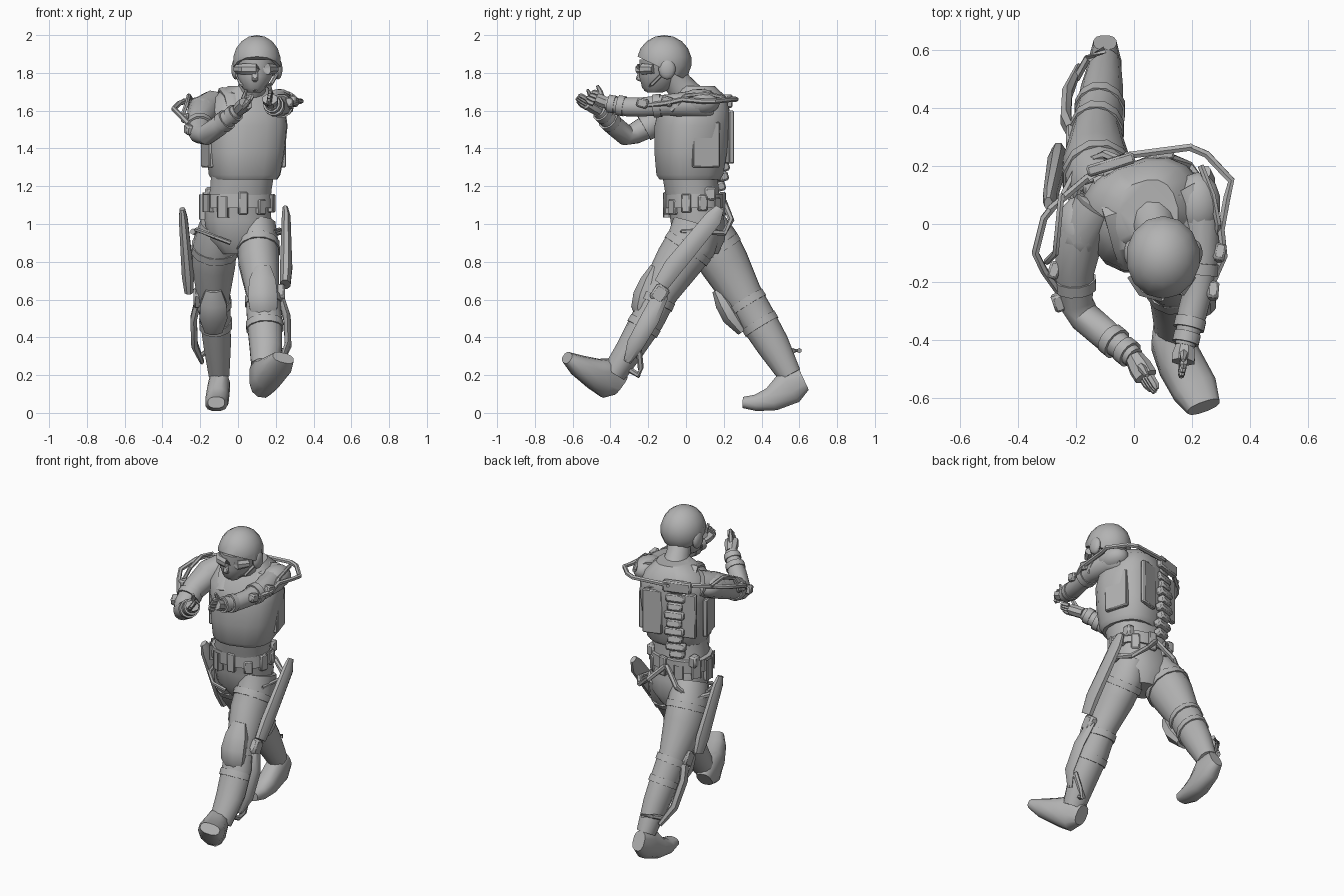
import bpy, bmesh, math, random
from mathutils import Vector, Matrix

random.seed(4)
old_cube = bpy.data.objects.get("Cube")
if old_cube:
    bpy.data.objects.remove(old_cube)

grey = bpy.data.materials.new("plain_grey")
grey.use_nodes = True
colour = (0.45, 0.45, 0.45, 1)
grey.diffuse_color = colour
for node in grey.node_tree.nodes:
    if node.type == 'BSDF_PRINCIPLED':
        node.inputs["Base Color"].default_value = colour
made = []


def finish(name, bm):
    bmesh.ops.recalc_face_normals(bm, faces=bm.faces[:])
    mesh = bpy.data.meshes.new(name)
    bm.to_mesh(mesh)
    bm.free()
    mesh.materials.append(grey)
    obj = bpy.data.objects.new(name, mesh)
    bpy.context.collection.objects.link(obj)
    made.append(obj)
    return obj


def loft(name, rings, sides=12, level=False, yaw=0.0, power=2.0):
    """Skin rings (x, y, z, half width, half depth) along their path."""
    bm = bmesh.new()
    centres = [Vector(r[:3]) for r in rings]
    loops = []
    for i, ring in enumerate(rings):
        if level:
            across = Vector((math.cos(yaw), math.sin(yaw), 0))
            deep = Vector((-math.sin(yaw), math.cos(yaw), 0))
        else:
            before, after = centres[max(i - 1, 0)], centres[min(i + 1, len(rings) - 1)]
            along = (after - before).normalized()
            guide = Vector((1, 0, 0)) if abs(along.x) < 0.85 else Vector((0, 1, 0))
            across = (guide - along * guide.dot(along)).normalized()
            deep = along.cross(across)
        loop = []
        for k in range(sides):
            angle = math.tau * (k + 0.5) / sides
            c, s = math.cos(angle), math.sin(angle)
            u = math.copysign(abs(c) ** (2 / power), c) * ring[3]
            v = math.copysign(abs(s) ** (2 / power), s) * ring[4]
            loop.append(bm.verts.new(centres[i] + across * u + deep * v))
        loops.append(loop)
    for low, high in zip(loops, loops[1:]):
        for k in range(sides):
            j = (k + 1) % sides
            bm.faces.new((low[k], low[j], high[j], high[k]))
    bm.faces.new(loops[0])
    bm.faces.new(loops[-1])
    return finish(name, bm)


def tube(name, points, radius=0.011):
    return loft(name, [(*p, radius, radius) for p in points], sides=6)


def box(name, place, size, yaw=0.0, tilt=0.0):
    bm = bmesh.new()
    bmesh.ops.create_cube(bm, size=1)
    turn = Matrix.Rotation(yaw, 4, 'Z') @ Matrix.Rotation(tilt, 4, 'X')
    bm.transform(Matrix.Translation(place) @ turn @ Matrix.Diagonal((*size, 1)))
    bmesh.ops.bevel(bm, geom=bm.edges[:], offset=min(size) * 0.2, segments=1, affect='EDGES')
    return finish(name, bm)


def ball(name, place, size, floor=None):
    """Ellipsoid, optionally cut off below a plane that drops to the back."""
    bm = bmesh.new()
    bmesh.ops.create_uvsphere(bm, u_segments=14, v_segments=9, radius=1)
    if floor is not None:
        bmesh.ops.bisect_plane(bm, geom=bm.verts[:] + bm.edges[:] + bm.faces[:],
                               plane_co=(0, 0, floor), plane_no=(0, 0.5, 1), clear_inner=True)
        bmesh.ops.holes_fill(bm, edges=[e for e in bm.edges if e.is_boundary])
    bm.transform(Matrix.Translation(place) @ Matrix.Diagonal((*size, 1)))
    return finish(name, bm)


def strap(name, limb, index, mix, height=0.02, grow=0.008):
    """Band around a limb, part way between two of its rings."""
    a, b = limb[index], limb[index + 1]
    mid = [p + (q - p) * mix for p, q in zip(a, b)]
    step = (Vector(b[:3]) - Vector(a[:3])).normalized() * height
    rings = []
    for way in (-1, 1):
        spot = Vector(mid[:3]) + step * way
        rings.append((*spot, mid[3] + grow, mid[4] + grow))
    return loft(name, rings)


# Torso, twisted towards the forward leg
TWIST = 0.3
loft("pelvis", [(0, .08, .84, .09, .09), (0, .07, .92, .165, .14), (0, .06, 1.02, .18, .145),
                (0, .045, 1.1, .175, .14), (.015, .03, 1.18, .165, .145), (.025, .02, 1.27, .17, .15)],
     sides=16, level=True, power=2.3)
loft("vest", [(.035, .02, 1.235, .17, .155), (.035, .02, 1.26, .187, .172), (.04, .025, 1.38, .205, .187),
              (.045, .03, 1.52, .215, .19), (.035, .04, 1.6, .215, .18), (.035, .06, 1.67, .175, .15),
              (.05, .05, 1.73, .1, .1)], sides=16, level=True, yaw=TWIST, power=2.5)
loft("neck", [(.06, .03, 1.66, .085, .085), (.08, -.04, 1.74, .07, .075), (.1, -.08, 1.82, .07, .07)])
loft("belt", [(0, .045, 1.085, .19, .155), (0, .045, 1.16, .185, .155)], sides=16, level=True, power=2.3)
for k in range(11):
    angle = math.tau * (k + 0.5) / 11
    box("belt_pouch", (.185 * math.cos(angle), .045 + .15 * math.sin(angle), 1.11 - .02 * (k % 2)),
        (.03, .05, .08 + .02 * (k % 3)), yaw=angle)
for side in (-1, 1):
    loft("vest_shoulder_strap", [(.08 + side * .095, -.12 + side * .03, 1.58, .035, .012),
                                 (.06 + side * .1, -.05 + side * .03, 1.68, .035, .015),
                                 (.03 + side * .1, .06 + side * .03, 1.71, .035, .015),
                                 (-.01 + side * .1, .19 + side * .03, 1.6, .035, .015)], sides=8)
    box("vest_side_panel", (.03 + side * .19, .05 + side * .055, 1.42), (.03, .15, .24), yaw=TWIST)
    box("back_panel", (-.02 + side * .1, .195 + side * .03, 1.46), (.12, .03, .28), yaw=TWIST)

# Head and helmet
loft("head", [(.085, -.165, 1.695, .035, .04), (.085, -.15, 1.72, .065, .085), (.09, -.14, 1.78, .095, .11),
              (.1, -.13, 1.87, .11, .12)], level=True)
ball("helmet", (.1, -.115, 1.86), (.13, .145, .14), floor=-.3)
loft("goggles", [(.0, -.17, 1.82, .03, .025), (.035, -.225, 1.82, .03, .032), (.095, -.245, 1.82, .025, .03),
                 (.155, -.225, 1.82, .03, .032), (.19, -.17, 1.82, .03, .025)], sides=8)
box("nose", (.09, -.24, 1.78), (.03, .04, .05), tilt=-.4)
for side in (-1, 1):
    ball("ear_cup", (.1 + side * .112, -.1, 1.82), (.024, .045, .055))
    tube("chin_strap", [(.1 + side * .11, -.12, 1.8), (.095 + side * .08, -.18, 1.74),
                        (.09, -.215, 1.71)], .01)

# Legs: left steps forward, right trails
left_leg = [(.1, .06, 1.0, .1, .13), (.105, .03, .9, .11, .135), (.11, -.04, .8, .11, .125),
            (.13, -.14, .64, .09, .1), (.14, -.205, .49, .095, .088), (.148, -.295, .34, .088, .075),
            (.14, -.38, .21, .068, .065)]
right_leg = [(-.1, .09, 1.0, .1, .12), (-.12, .14, .9, .118, .138), (-.13, .205, .79, .118, .13),
             (-.13, .3, .62, .088, .105), (-.12, .375, .5, .083, .098), (-.11, .46, .36, .074, .088),
             (-.1, .55, .2, .056, .062)]
for label, leg in (("left", left_leg), ("right", right_leg)):
    loft(label + "_leg", leg, sides=14)
    strap(label + "_thigh_strap", leg, 1, .3)
    strap(label + "_knee_strap", leg, 3, .3)
    strap(label + "_shin_strap", leg, 4, .2)
loft("left_boot", [(.11, -.345, .145, .045, .06), (.125, -.4, .185, .07, .115), (.16, -.48, .205, .08, .085),
                   (.21, -.57, .25, .08, .058), (.24, -.63, .292, .06, .032)], power=2.5)
loft("right_boot", [(-.1, .625, .175, .04, .06), (-.1, .55, .14, .058, .098), (-.11, .455, .073, .062, .066),
                    (-.115, .37, .053, .06, .045), (-.115, .3, .055, .045, .03)], power=2.5)
loft("left_knee_pad", [(.13, -.165, .775, .045, .025), (.13, -.195, .7, .075, .05), (.13, -.22, .62, .085, .065),
                       (.135, -.235, .555, .08, .06), (.135, -.235, .5, .05, .03)], sides=8)
loft("right_knee_pad", [(-.13, .16, .65, .045, .025), (-.13, .2, .58, .075, .05), (-.13, .24, .51, .08, .055),
                        (-.13, .3, .43, .05, .03)], sides=8)

# Leg exoskeleton: struts and joints
loft("left_thigh_strut", [(.25, .18, 1.085, .015, .025), (.255, .145, 1.03, .025, .05),
                          (.255, -.07, .77, .035, .055), (.25, -.13, .68, .03, .045)], sides=8)
loft("right_thigh_strut", [(-.295, .07, 1.08, .015, .025), (-.29, .09, 1.03, .025, .045),
                           (-.265, .21, .73, .035, .055), (-.26, .245, .64, .025, .04)], sides=8)
loft("left_shin_strut", [(.22, -.13, .63, .02, .04), (.26, -.19, .5, .022, .05), (.265, -.27, .36, .02, .045),
                         (.23, -.31, .27, .012, .02)], sides=6)
loft("right_shin_strut", [(-.21, .31, .6, .02, .03), (-.235, .36, .5, .02, .04), (-.23, .45, .36, .02, .035),
                          (-.19, .54, .27, .012, .02)], sides=6)
tube("left_ankle_rod", [(.24, -.25, .34), (.21, -.24, .24), (.18, -.25, .2), (.16, -.32, .24)], .016)
tube("right_ankle_rod", [(-.2, .5, .3), (-.16, .57, .33), (-.1, .6, .33)], .014)
box("left_knee_joint", (.22, -.14, .63), (.06, .08, .09), tilt=-.6)
box("right_knee_joint", (-.21, .29, .61), (.05, .08, .09), tilt=.6)
for side, back in ((1, .13), (-1, .1)):
    tube("hip_rod", [(0, .2, 1.12), (side * .1, .24, 1.02), (side * .19, .2, .95),
                     (side * .24, back, .96)], .016)
    tube("hip_front_cable", [(side * .22, back, .97), (side * .19, -.02, .96), (side * .12, -.085, .93),
                             (side * .04, -.07, .9)], .012)
    box("hip_joint", (side * .15, .13, 1.16), (.05, .06, .07))

# Arms
left_arm = [(.18, .12, 1.63, .07, .08), (.22, .05, 1.635, .075, .075), (.235, -.1, 1.63, .06, .058),
            (.22, -.23, 1.62, .052, .052), (.2, -.31, 1.62, .052, .052), (.175, -.42, 1.64, .035, .037)]
right_arm = [(-.13, .06, 1.63, .08, .08), (-.185, -.03, 1.6, .085, .08), (-.205, -.16, 1.54, .07, .07),
             (-.2, -.27, 1.48, .06, .058), (-.17, -.32, 1.47, .055, .055), (-.1, -.38, 1.52, .055, .055),
             (.0, -.46, 1.6, .037, .037)]
for label, arm in (("left", left_arm), ("right", right_arm)):
    loft(label + "_arm", arm)
    strap(label + "_upper_arm_strap", arm, 2, .4)
    strap(label + "_forearm_strap", arm, len(arm) - 2, .3, .018)
    strap(label + "_cuff", arm, len(arm) - 2, .75, .018)
    ball(label + "_shoulder_pad", Vector(arm[1][:3]) + Vector((0, .02, .01)), (.08, .11, .07))


# Hands: palm with four curled fingers and a thumb
def hand(label, wrist, reach, spread):
    wrist, reach, spread = Vector(wrist), Vector(reach), Vector(spread)
    palm = wrist + reach * .55
    loft(label + "_palm", [(*wrist, .033, .033), (*(wrist + reach * .3), .042, .035),
                           (*palm, .042, .032)], sides=8)
    for k in range(4):
        root = palm + spread * (k - 1.5) * .5
        tip = root + reach * (.45 - .05 * abs(k - 1)) - spread * (k - 1.5) * .1
        loft(label + "_finger", [(*root, .014, .014), (*(root + reach * .25), .014, .014),
                                 (*tip, .008, .008)], sides=6)
    loft(label + "_thumb", [(*(wrist + reach * .2), .018, .018),
                            (*(wrist + reach * .45 + Vector((0, .01, .045))), .014, .014),
                            (*(wrist + reach * .6 + Vector((0, .01, .07))), .007, .007)], sides=6)


hand("left", (.175, -.42, 1.64), (-.01, -.1, .04), (.005, .02, .035))
hand("right", (.0, -.46, 1.6), (.075, -.12, .07), (.02, .0, .03))

# Back exoskeleton: spine and shoulder frame
for k in range(9):
    height = 1.2 + k * .052
    lean = .175 + .03 * math.sin(math.pi * k / 8)
    box("spine_segment", (-.06, lean, height), (.09 + .03 * (k % 2), .05, .05), yaw=TWIST, tilt=.3)
box("spine_hub", (-.08, .205, 1.65), (.17, .04, .07), yaw=TWIST)
tube("shoulder_bar", [(.2, .265, 1.66), (-.03, .235, 1.66), (-.16, .16, 1.66), (-.29, .05, 1.65)], .014)
tube("left_shoulder_frame", [(.19, .265, 1.66), (.25, .24, 1.66), (.335, .15, 1.65), (.32, .09, 1.65),
                             (.3, -.02, 1.66), (.31, -.11, 1.64), (.27, -.2, 1.63)], .014)
tube("right_shoulder_frame", [(-.27, .07, 1.65), (-.31, .02, 1.64), (-.34, -.1, 1.61), (-.31, -.16, 1.58),
                              (-.26, -.23, 1.53)], .014)
tube("right_frame_brace", [(-.25, .1, 1.66), (-.26, .0, 1.68), (-.27, -.1, 1.64), (-.3, -.13, 1.56)], .012)
tube("left_frame_brace", [(.23, .2, 1.67), (.27, .1, 1.69), (.29, 0, 1.68), (.28, -.08, 1.6)], .012)
for side, arm in ((1, left_arm), (-1, right_arm)):
    for index in (2, 3):
        x, y, z, wide, _ = arm[index]
        box("arm_frame_clip", (x + side * wide, y, z + .02), (.04, .06, .05),
            yaw=random.uniform(-.4, .4), tilt=random.uniform(-.4, .4))

# Smooth shading with crisp edges
bpy.ops.object.select_all(action='DESELECT')
for obj in made:
    obj.select_set(True)
bpy.context.view_layer.objects.active = made[0]
bpy.ops.object.shade_smooth_by_angle(angle=math.radians(38))
